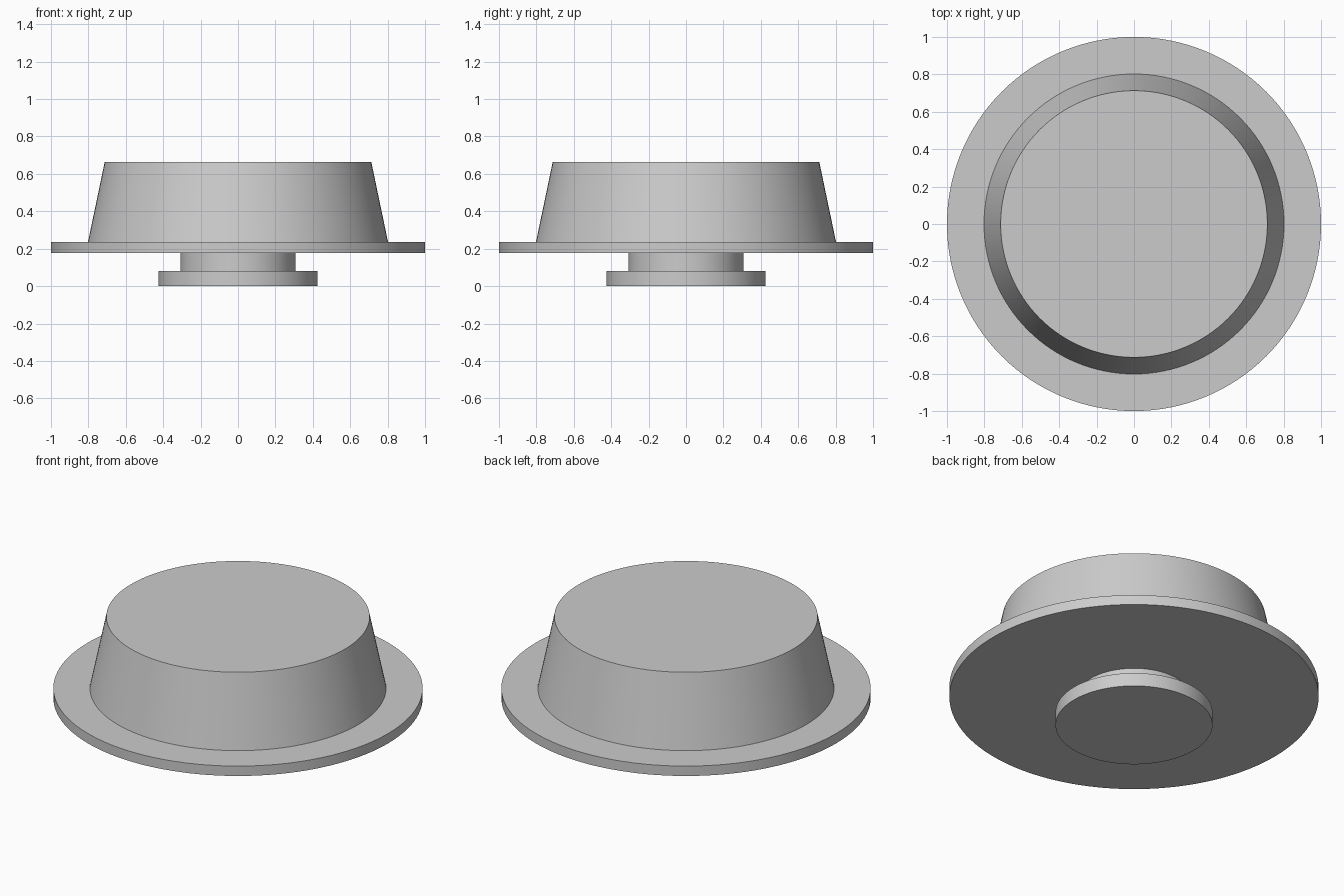
import bpy
import math

if "Cube" in bpy.data.objects:
    bpy.data.objects.remove(bpy.data.objects["Cube"], do_unlink=True)

# Single plain grey finish
grey = bpy.data.materials.new("plain_grey")
grey.use_nodes = True
colour = (0.6, 0.6, 0.6, 1.0)
grey.diffuse_color = colour
grey.node_tree.nodes["Principled BSDF"].inputs["Base Color"].default_value = colour


def round_part(name, bottom, top, bottom_radius, top_radius):
    """Round solid between two heights, straight or tapered."""
    bpy.ops.mesh.primitive_cone_add(
        vertices=128, radius1=bottom_radius, radius2=top_radius,
        depth=top - bottom, location=(0, 0, (bottom + top) / 2))
    part = bpy.context.object
    part.name = name
    part.data.name = name
    part.data.materials.append(grey)
    bpy.ops.object.shade_smooth_by_angle(angle=math.radians(30))
    return part


# Stacked from the ground up
round_part("foot_disc", 0.0, 0.08, 0.425, 0.425)
round_part("neck", 0.08, 0.177, 0.308, 0.308)
round_part("flange", 0.177, 0.236, 1.0, 1.0)
round_part("tapered_body", 0.236, 0.663, 0.802, 0.713)
